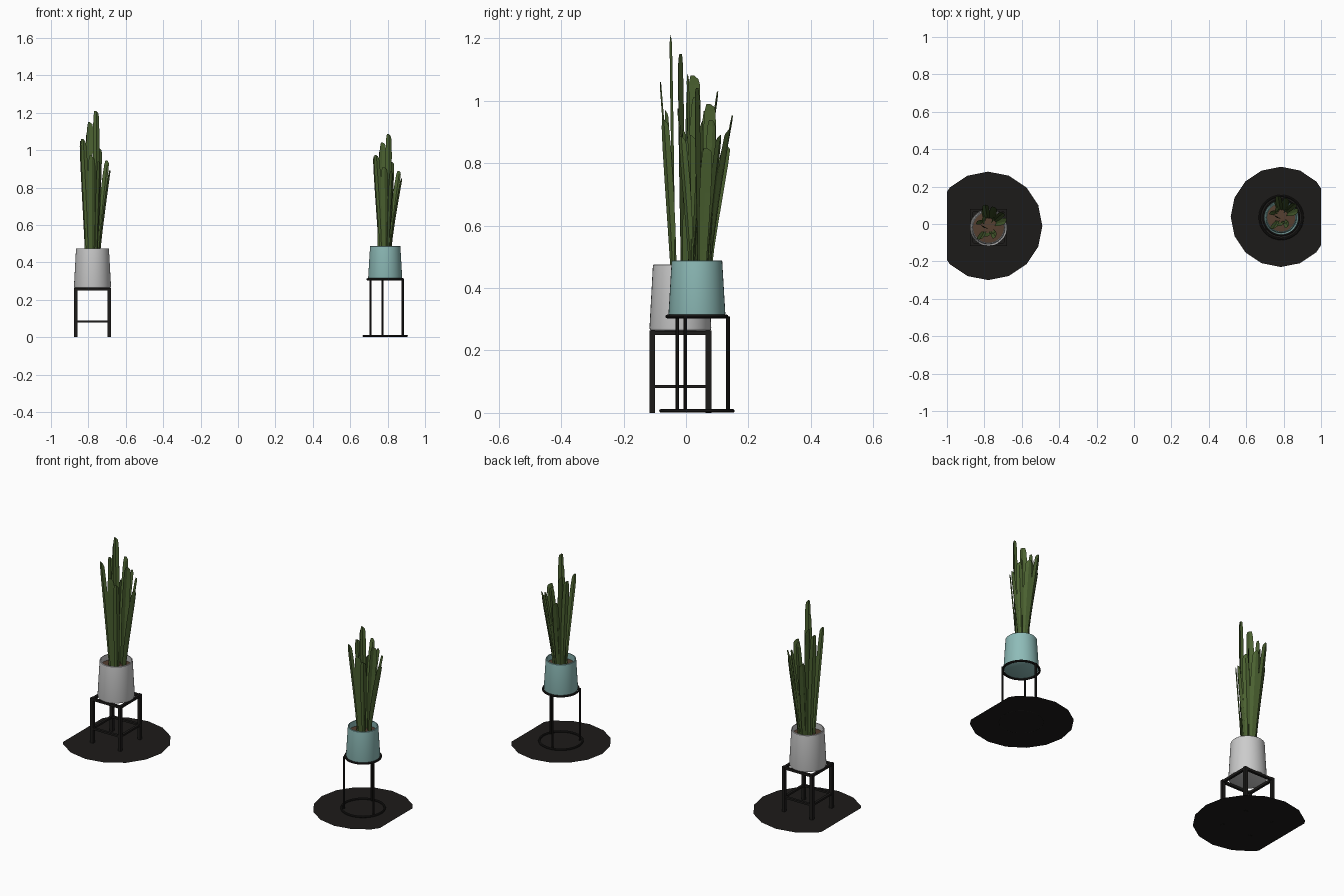
import bpy, bmesh, math
from mathutils import Vector

if "Cube" in bpy.data.objects:
    bpy.data.objects.remove(bpy.data.objects["Cube"])


def material(name, rgb):
    m = bpy.data.materials.new(name)
    m.diffuse_color = (*rgb, 1)
    m.use_nodes = True
    m.node_tree.nodes["Principled BSDF"].inputs["Base Color"].default_value = m.diffuse_color
    return m


BLACK = material("black", (0.012, 0.011, 0.010))
WHITE = material("white glaze", (0.75, 0.74, 0.72))
TEAL = material("teal glaze", (0.27, 0.50, 0.48))
GREEN = material("leaf green", (0.07, 0.12, 0.03))
SOIL = material("soil", (0.09, 0.05, 0.03))


def finish(name, bm, mat, smooth=False):
    me = bpy.data.meshes.new(name)
    bm.to_mesh(me)
    bm.free()
    ob = bpy.data.objects.new(name, me)
    bpy.context.collection.objects.link(ob)
    me.materials.append(mat)
    if smooth:
        bpy.ops.object.select_all(action='DESELECT')
        ob.select_set(True)
        bpy.context.view_layer.objects.active = ob
        bpy.ops.object.shade_smooth_by_angle(angle=math.radians(40))
    return ob


def lathe(name, profile, cx, cy, mat, n=40):
    # spin an (r, z) profile about the pot axis
    bm = bmesh.new()
    vs = [bm.verts.new((cx + r, cy, z)) for r, z in profile]
    es = [bm.edges.new(p) for p in zip(vs, vs[1:])]
    bmesh.ops.spin(bm, geom=vs + es, cent=(cx, cy, 0), axis=(0, 0, 1),
                   angle=math.tau, steps=n)
    bmesh.ops.remove_doubles(bm, verts=bm.verts, dist=1e-5)
    bmesh.ops.recalc_face_normals(bm, faces=bm.faces)
    return finish(name, bm, mat, True)


def box(bm, lo, hi):
    verts = bmesh.ops.create_cube(bm, size=1)["verts"]
    for v in verts:
        v.co = Vector([(a + b) / 2 + c * (b - a) for a, b, c in zip(lo, hi, v.co)])


def pot(name, cx, cy, z0, z1, r0, r1, mat):
    w = 0.006
    lathe(name + "_pot", [(0, z0), (r0 - .008, z0), (r0 - .002, z0 + .003), (r0, z0 + .01),
                          (r1, z1 - .002), (r1 - .002, z1), (r1 - w, z1),
                          (r1 - w + .003, z1 - .05), (0, z1 - .05)], cx, cy, mat)
    lathe(name + "_soil", [(0, z1 - .03), (r1 - .004, z1 - .035)], cx, cy, SOIL)


# leaf tips relative to the pot axis: x, y, z, angle of the blade's width, width
LEAVES = [
    (.020, -.030, 1.21, 10, .036), (-.012, .000, 1.15, -25, .042),
    (-.050, -.062, 1.06, 0, .034), (-.058, .030, 1.05, 40, .036),
    (.078, .075, .945, -35, .036), (.092, .035, .89, 75, .040),
    (-.018, .118, 1.03, 5, .036), (.032, .105, .97, -30, .040),
    (.040, .050, 1.01, 50, .042), (-.030, .100, .90, 60, .040),
    (-.005, -.045, .97, 20, .040), (.035, -.050, .94, 50, .036),
    (-.030, .045, 1.08, 80, .044),
]
WIDTHS = [(0, .55), (.2, .72), (.42, .9), (.65, 1), (.85, .98), (.96, .85), (1, .6)]


def plant(name, cx, cy, xy, za, zb):
    bm = bmesh.new()
    for x, y, z, ang, w in LEAVES:
        tip = Vector((x, y, z))
        base = Vector((x, y, 0)).normalized() * .032
        base.y += .008
        base.z = .34
        side = Vector((math.cos(math.radians(ang)), math.sin(math.radians(ang)), 0))
        fold = Vector((side.y, -side.x, 0)) * .006
        if fold.dot(Vector((x, y, 0))) < 0:
            fold = -fold
        rows = []
        for t, k in WIDTHS:
            p = base.lerp(tip, t ** 1.35)
            p.z = base.z + (z - base.z) * t
            row = []
            for s in (-1, 0, 1):
                q = p + side * (s * w * k / 2) + fold * (1 - abs(s)) * k
                if t == 1 and s == 1:
                    q.z -= .012
                row.append(bm.verts.new((cx + q.x * xy, cy + q.y * xy, za + zb * q.z)))
            rows.append(row)
        for a, b in zip(rows, rows[1:]):
            for i in (0, 1):
                bm.faces.new((a[i], a[i + 1], b[i + 1], b[i]))
    finish(name + "_leaves", bm, GREEN)


def floor_disc(name, cx, cy, r):
    # 16-sided flat mat, cut straight at the outer edge
    bm = bmesh.new()
    bm.faces.new([bm.verts.new((cx + r * math.cos(i * math.tau / 16),
                                cy + r * math.sin(i * math.tau / 16), .001)) for i in range(16)])
    s = math.copysign(1, cx)
    bmesh.ops.bisect_plane(bm, geom=bm.verts[:] + bm.edges[:] + bm.faces[:],
                           plane_co=(s, 0, 0), plane_no=(s, 0, 0), clear_outer=True)
    finish(name, bm, BLACK)


# left plant: white pot on a square stand
LX, LY = -.778, -.018
floor_disc("left_mat", -.78, -.01, .29)
pot("white", LX, LY, .262, .475, .099, .088, WHITE)
plant("left", LX, LY, 1, 0, 1)
bm = bmesh.new()
H, T = .099, .018
for sx in (-1, 1):
    for sy in (-1, 1):
        x, y = LX + sx * (H - T / 2), LY + sy * (H - T / 2)
        box(bm, (x - T / 2, y - T / 2, 0), (x + T / 2, y + T / 2, .264))
for z0, z1 in ((.249, .263), (.079, .090)):
    for s in (-1, 1):
        c = s * (H - T / 2)
        box(bm, (LX - H + T, LY + c - .007, z0), (LX + H - T, LY + c + .007, z1))
        box(bm, (LX + c - .007, LY - H + T, z0), (LX + c + .007, LY + H - T, z1))
finish("square_stand", bm, BLACK)

# right plant: teal pot on a round three-legged stand
RX, RY = .787, .035
floor_disc("right_mat", .785, .038, .268)
pot("teal", RX, RY, .308, .488, .091, .081, TEAL)
plant("right", RX, RY, .95, .19, .74)
for name, r, z in (("top_ring", .095, .309), ("base_ring", .115, .0065)):
    bpy.ops.mesh.primitive_torus_add(location=(RX, RY, z), major_radius=r, minor_radius=.006,
                                     major_segments=40, minor_segments=8)
    ring = bpy.context.object
    ring.name = name
    ring.data.materials.append(BLACK)
    bpy.ops.object.shade_smooth_by_angle()
for i in range(3):
    a = math.radians(98.5 + 120 * i)
    bpy.ops.mesh.primitive_cylinder_add(vertices=10, radius=.006, depth=.302,
                                        location=(RX + .101 * math.cos(a), RY + .101 * math.sin(a), .158))
    leg = bpy.context.object
    leg.name = "round_stand_leg"
    leg.data.materials.append(BLACK)
    bpy.ops.object.shade_smooth_by_angle()
